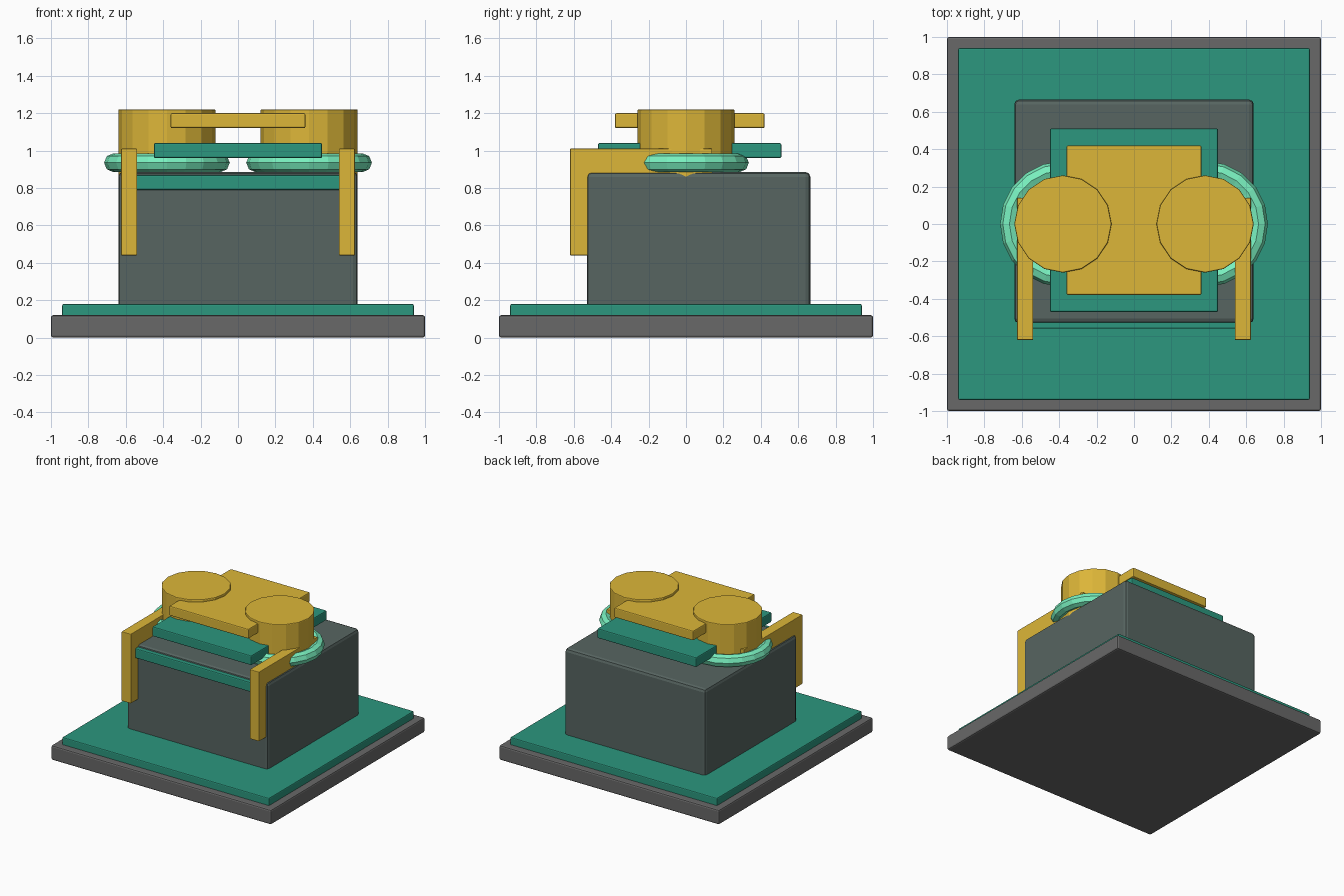
import bpy
import math

if "Cube" in bpy.data.objects:
    bpy.data.objects.remove(bpy.data.objects["Cube"])


def material(name, rgb):
    m = bpy.data.materials.new(name)
    m.diffuse_color = (*rgb, 1)
    m.use_nodes = True
    m.node_tree.nodes["Principled BSDF"].inputs["Base Color"].default_value = m.diffuse_color
    return m


GREY = material("dark_grey", (0.14, 0.14, 0.14))
SLATE = material("slate", (0.095, 0.13, 0.12))
GREEN = material("green", (0.025, 0.31, 0.21))
MINT = material("mint", (0.19, 0.87, 0.52))
GOLD = material("gold", (0.72, 0.47, 0.04))


def finish(name, mat, bevel=0, segments=2):
    ob = bpy.context.object
    ob.name = name
    ob.data.materials.append(mat)
    if bevel:
        mod = ob.modifiers.new("Bevel", "BEVEL")
        mod.width = bevel
        mod.segments = segments
    return ob


def box(name, mat, x, y, z, bevel):
    """Box from (min, max) ranges on each axis."""
    bpy.ops.mesh.primitive_cube_add(size=1, location=[sum(r) / 2 for r in (x, y, z)])
    ob = bpy.context.object
    ob.scale = [r[1] - r[0] for r in (x, y, z)]
    bpy.ops.object.transform_apply(location=False, rotation=False, scale=True)
    return finish(name, mat, bevel)


# Stepped base
box("base_slab", GREY, (-1, 1), (-1, 1), (0, 0.12), 0.012)
box("base_mat", GREEN, (-0.94, 0.94), (-0.94, 0.94), (0.11, 0.18), 0.008)

# Main block with a trim strip on its front
box("main_block", SLATE, (-0.64, 0.64), (-0.53, 0.665), (0.15, 0.885), 0.025)
box("front_trim", GREEN, (-0.56, 0.56), (-0.56, -0.5), (0.79, 0.87), 0.008)

# Floating plates above the block
box("lower_plate", GREEN, (-0.45, 0.45), (-0.47, 0.51), (0.96, 1.04), 0.008)
box("upper_plate", GOLD, (-0.36, 0.36), (-0.38, 0.42), (1.12, 1.2), 0.008)

# Mirrored side pieces: ring, drum and bracket
for side, s in (("left", -1), ("right", 1)):
    bpy.ops.mesh.primitive_torus_add(location=(s * 0.38, 0, 0.935), major_radius=0.286,
                                     minor_radius=0.05, major_segments=20, minor_segments=8)
    finish(side + "_ring", MINT)
    bpy.ops.mesh.primitive_cylinder_add(vertices=16, radius=0.26, depth=0.4,
                                        location=(s * 0.38, 0, 1.02),
                                        rotation=(0, 0, math.pi / 2))
    finish(side + "_drum", GOLD, 0.006)
    xs = sorted((s * 0.54, s * 0.625))
    box(side + "_bracket", GOLD, xs, (-0.62, 0.14), (0.44, 1.01), 0.004)
